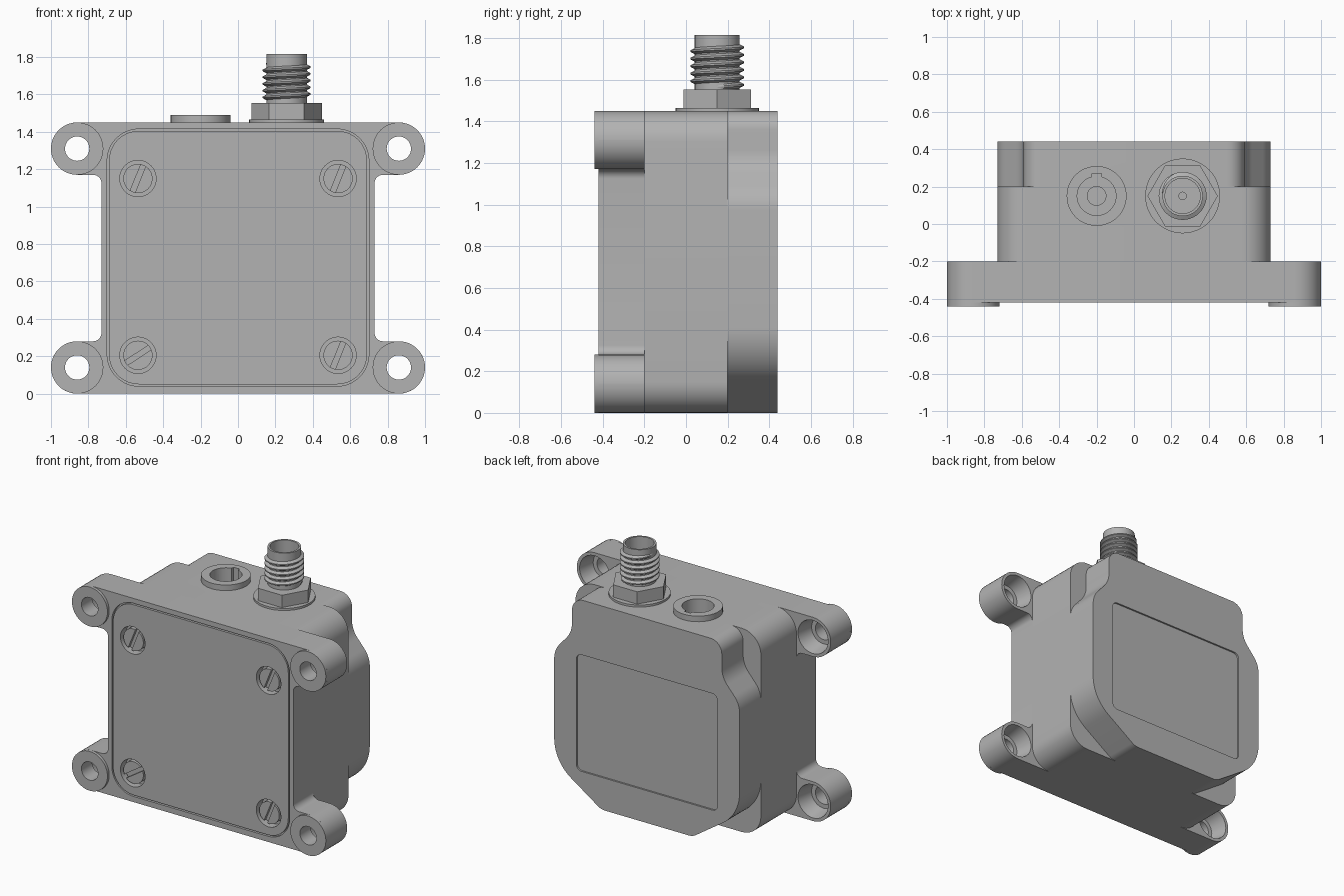
import bpy, bmesh, math
from mathutils import Matrix, Vector

cube = bpy.data.objects.get("Cube")
if cube:
    bpy.data.objects.remove(cube, do_unlink=True)

grey = bpy.data.materials.new("satin_grey")
grey.use_nodes = True
COLOUR = (0.45, 0.45, 0.45, 1)
grey.diffuse_color = COLOUR
grey.node_tree.nodes["Principled BSDF"].inputs["Base Color"].default_value = COLOUR
parts = []


def finish(name, bm, keep=True):
    bmesh.ops.recalc_face_normals(bm, faces=bm.faces[:])
    me = bpy.data.meshes.new(name)
    bm.to_mesh(me)
    bm.free()
    me.materials.append(grey)
    ob = bpy.data.objects.new(name, me)
    bpy.context.collection.objects.link(ob)
    if keep:
        parts.append(ob)
    else:
        ob.hide_render = True
    return ob


def rounded(corners, steps=10):
    """Fillet each (x, z, radius) corner of a closed outline."""
    out = []
    for i, (x, z, r) in enumerate(corners):
        p = Vector((x, z))
        a = (Vector(corners[i - 1][:2]) - p).normalized()
        b = (Vector(corners[(i + 1) % len(corners)][:2]) - p).normalized()
        half = a.angle(b) / 2
        centre = p + (a + b).normalized() * (r / math.sin(half))
        start = p + a * (r / math.tan(half)) - centre
        end = p + b * (r / math.tan(half)) - centre
        sweep = math.atan2(start.x * end.y - start.y * end.x, start.dot(end))
        for k in range(steps + 1):
            out.append(centre + Matrix.Rotation(sweep * k / steps, 2) @ start)
    return out


def mirrored(right):
    return right + [(-x, z, r) for x, z, r in reversed(right)]


def prism(name, corners, y0, y1, keep=True):
    bm = bmesh.new()
    face = bm.faces.new([bm.verts.new((p.x, y0, p.y)) for p in rounded(corners)])
    ext = bmesh.ops.extrude_face_region(bm, geom=[face])["geom"]
    bmesh.ops.translate(bm, vec=(0, y1 - y0, 0),
                        verts=[v for v in ext if isinstance(v, bmesh.types.BMVert)])
    return finish(name, bm, keep)


def cyl(name, base, r, depth, axis="Z", r2=None, n=48, keep=True, spin=0):
    """Cylinder or cone growing from base along +Y or +Z."""
    bm = bmesh.new()
    turn = Matrix.Rotation(-math.pi / 2, 4, "X") if axis == "Y" else Matrix()
    m = (Matrix.Translation(base) @ turn @ Matrix.Rotation(spin, 4, "Z")
         @ Matrix.Translation((0, 0, depth / 2)))
    bmesh.ops.create_cone(bm, cap_ends=True, segments=n, radius1=r,
                          radius2=r if r2 is None else r2, depth=depth, matrix=m)
    return finish(name, bm, keep)


def box(name, centre, size, tilt=0, keep=True):
    bm = bmesh.new()
    m = (Matrix.Translation(centre) @ Matrix.Rotation(tilt, 4, "Y")
         @ Matrix.Diagonal((*size, 1)))
    bmesh.ops.create_cube(bm, size=1, matrix=m)
    return finish(name, bm, keep)


def cut(target, *cutters):
    """Subtract the cutters and bake the result."""
    for c in cutters:
        mod = target.modifiers.new("cut", "BOOLEAN")
        mod.operation, mod.solver, mod.object = "DIFFERENCE", "EXACT", c
    dg = bpy.context.evaluated_depsgraph_get()
    me = bpy.data.meshes.new_from_object(target.evaluated_get(dg))
    target.modifiers.clear()
    target.data = me


def discard(cutters):
    for c in cutters:
        bpy.data.objects.remove(c, do_unlink=True)


TOP, EAR, FRONT, BACK = 1.45, 0.1399, -0.42, 0.44
EARS = [(s * 0.86, z) for s in (-1, 1) for z in (0.14, 1.31)]

# Housing: flange with four ears, middle block, contoured back
flange = prism("mounting_flange", mirrored([
    (1, TOP, EAR), (1, 1.17, EAR), (0.73, 1.17, 0.045),
    (0.73, 0.28, 0.045), (1, 0.28, EAR), (1, 0, EAR)]), FRONT, -0.2)
block = prism("main_housing", mirrored([(0.73, TOP, 0.15), (0.73, 0, 0.15)]), -0.2, 0.2)
back = prism("back_housing", mirrored([
    (0.59, TOP, 0.09), (0.59, 1.2, 0.17), (0.73, 1.04, 0.17),
    (0.73, 0.25, 0.3), (0.36, 0, 0.1)]), 0.2, BACK)

# Ear bosses with through holes and rear counterbores
cutters = []
for x, z in EARS:
    hole = cyl("ear_hole", (x, -0.5, z), 0.065, 0.4, "Y", keep=False)
    bore = cyl("ear_bore", (x, -0.32, z), 0.095, 0.13, "Y", r2=0.12, keep=False)
    cut(cyl("ear_boss", (x, -0.44, z), 0.14, 0.02, "Y"), hole)
    cutters += [hole, bore]

# Lid groove on the front
groove = prism("lid_groove", mirrored([(0.7, 1.415, 0.17), (0.7, 0.04, 0.17)]),
               -0.43, -0.4, False)
inner = prism("lid_inner", mirrored([(0.69, 1.405, 0.16), (0.69, 0.05, 0.16)]),
              -0.45, -0.38, False)
cut(groove, inner)
cutters += [groove, inner]

# Slotted lid screws in round recesses
recesses = []
for x, z, degrees in ((-0.535, 1.15, 68), (0.535, 1.15, 68),
                      (-0.535, 0.205, 33), (0.535, 0.205, 68)):
    recess = cyl("screw_recess", (x, -0.45, z), 0.097, 0.09, "Y", keep=False)
    slot = box("screw_slot", (x, -0.41, z), (0.3, 0.04, 0.028),
               -math.radians(degrees), False)
    head = cyl("lid_screw", (x, -0.412, z), 0.078, 0.06, "Y")
    cut(head, slot)
    recesses.append(recess)
    cutters.append(slot)
cut(flange, groove, *recesses, *[c for c in cutters if c.name.startswith("ear")])
cutters += recesses

# Shallow label recess on the back
label = prism("label_recess", mirrored([(0.555, 1.06, 0.04), (0.555, 0.23, 0.04)]),
              BACK - 0.012, BACK + 0.05, False)
cut(back, label)

# Keyed round socket on top
sx, sy = -0.2, 0.15
boss = cyl("socket_collar", (sx, sy, TOP), 0.16, 0.04)
well = cyl("socket_well", (sx, sy, 1.33), 0.104, 0.3, keep=False)
key = box("socket_key", (sx, sy + 0.07, 1.48), (0.05, 0.1, 0.3), keep=False)
pin = cyl("socket_pin_hole", (sx, sy, 1.2), 0.05, 0.2, keep=False)
for target in (boss, block, back):
    cut(target, well, key, pin)
cutters += [label, well, key, pin]

# Threaded coaxial connector: washer, hex nut, hollow barrel
cx, cy = 0.26, 0.15
cyl("connector_washer", (cx, cy, TOP), 0.2, 0.015)
cyl("connector_nut", (cx, cy, 1.465), 0.188, 0.088, n=6, spin=math.pi / 6
    if abs(math.cos(math.pi / 6)) < 0.5 else math.pi / 2)
barrel = cyl("connector_barrel", (cx, cy, 1.54), 0.108, 0.275)
mouth = cyl("connector_mouth", (cx, cy, 1.7), 0.094, 0.2, keep=False)
contact = cyl("contact_hole", (cx, cy, 1.62), 0.02, 0.2, keep=False)
cut(barrel, mouth, contact)
cutters += [mouth, contact]
discard(cutters)

# Helical thread ridge
bm = bmesh.new()
PITCH, N, TURNS = 0.036, 40, 5.5
rows = []
count = int(N * TURNS)
for i in range(count + 1):
    a = math.tau * i / N
    crest = 0.108 + 0.02 * min(1, i / 8, (count - i) / 8)
    zc = 1.566 + PITCH * i / N
    rows.append([bm.verts.new((cx + r * math.cos(a), cy + r * math.sin(a), zc + dz))
                 for r, dz in ((0.102, -0.018), (crest, -0.004),
                               (crest, 0.004), (0.102, 0.018))])
for p, q in zip(rows, rows[1:]):
    for k in range(4):
        j = (k + 1) % 4
        bm.faces.new((p[k], p[j], q[j], q[k]))
bm.faces.new(rows[0])
bm.faces.new(rows[-1])
finish("connector_thread", bm)

# Smooth curved walls, keep edges crisp
bpy.ops.object.select_all(action="DESELECT")
for ob in parts:
    ob.select_set(True)
bpy.context.view_layer.objects.active = parts[0]
bpy.ops.object.shade_smooth_by_angle(angle=math.radians(30))
